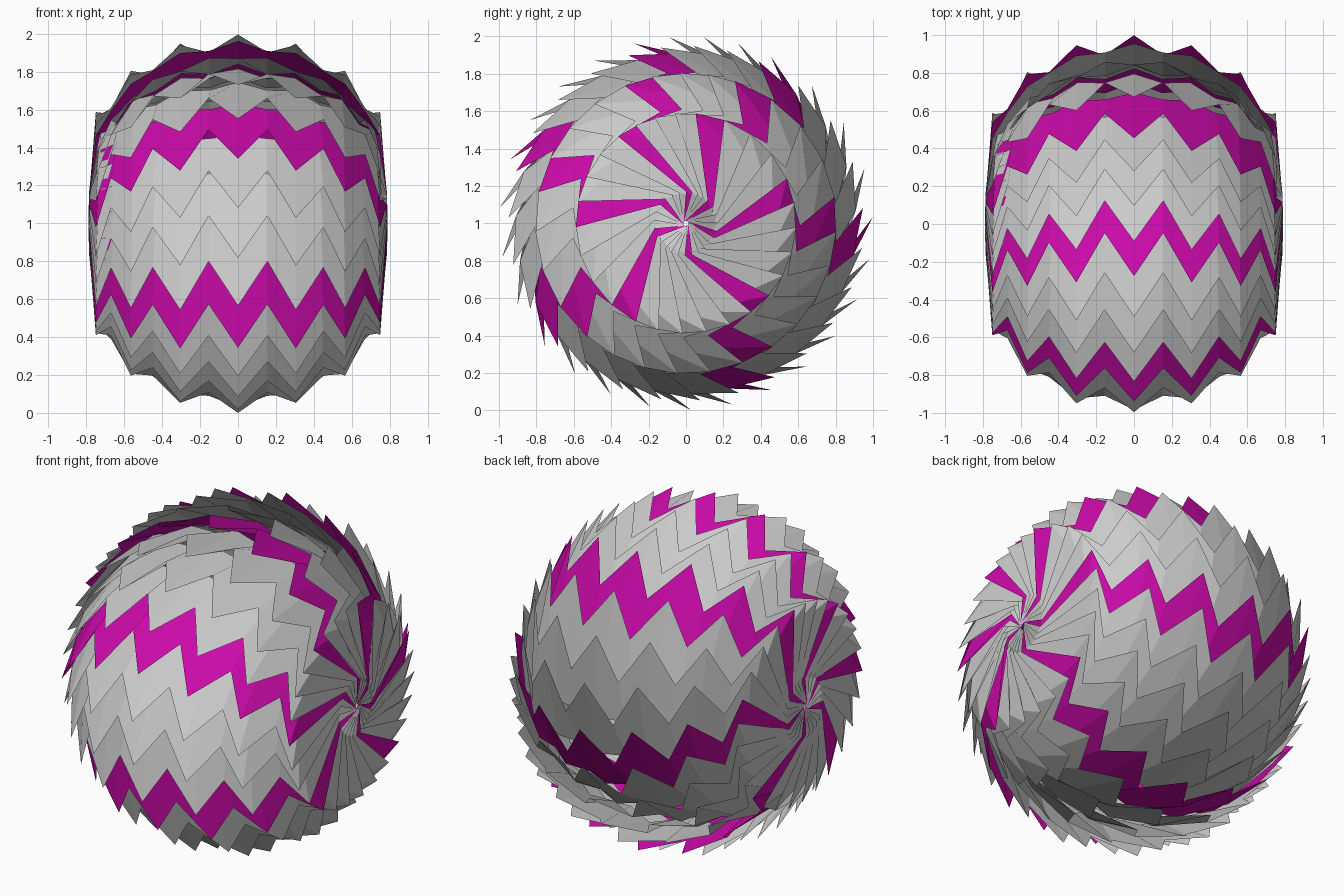
import bpy
from math import radians, sin, cos

if "Cube" in bpy.data.objects:
    bpy.data.objects.remove(bpy.data.objects["Cube"])

# half of one scale strip, from the middle to the pole:
# (x, radius, angle offset) of the zigzag free edge, then of the root edge
HALF = [((0, 1.0, 0), (0, .84, 29)),
        ((.155, .91, 13), (.15, .785, 30)),
        ((.305, .95, -3), (.30, .79, 29)),
        ((.45, .81, 9), (.43, .70, 30)),
        ((.565, .805, -8), (.55, .67, 30)),
        ((.67, .61, 3), (.64, .53, 33)),
        ((.75, .59, -22), (.725, .49, 32)),
        ((.785, .17, 16), (.755, .14, 55)),
        ((.79, .02, -20), (.775, .015, 50))]
STRIP = [((-f[0],) + f[1:], (-r[0],) + r[1:]) for f, r in HALF[:0:-1]] + HALF


def polar(x, r, deg):
    a = radians(deg)
    return (x, -r * cos(a), r * sin(a))


def strip_mesh(name, color=None):
    # free edge on the outside, root edge tucked under the next strip
    n = len(STRIP)
    verts = [polar(*f) for f, r in STRIP] + [polar(*r) for f, r in STRIP]
    faces = [(i, i + 1, n + i + 1, n + i) for i in range(n - 1)]
    me = bpy.data.meshes.new(name)
    me.from_pydata(verts, [], faces)
    if color:
        mat = bpy.data.materials.new(name)
        mat.diffuse_color = color
        mat.use_nodes = True
        mat.node_tree.nodes["Principled BSDF"].inputs["Base Color"].default_value = mat.diffuse_color
        me.materials.append(mat)
    return me


grey = strip_mesh("grey_strip")
magenta = strip_mesh("magenta_strip", (.6, .003, .4, 1))

# strips wrapped round the x axis; each run starts with a magenta strip
tips = [-41, 20, 74, 117, 178, 243, 319]
counts = [4, 4, 4, 4, 5, 6]
for k, count in enumerate(counts):
    for j in range(count):
        angle = tips[k] + (tips[k + 1] - tips[k]) * j / count
        me = magenta if j == 0 else grey
        ob = bpy.data.objects.new(me.name, me)
        ob.location = (0, 0, 1)
        ob.rotation_euler = (-radians(angle), 0, 0)
        bpy.context.collection.objects.link(ob)
